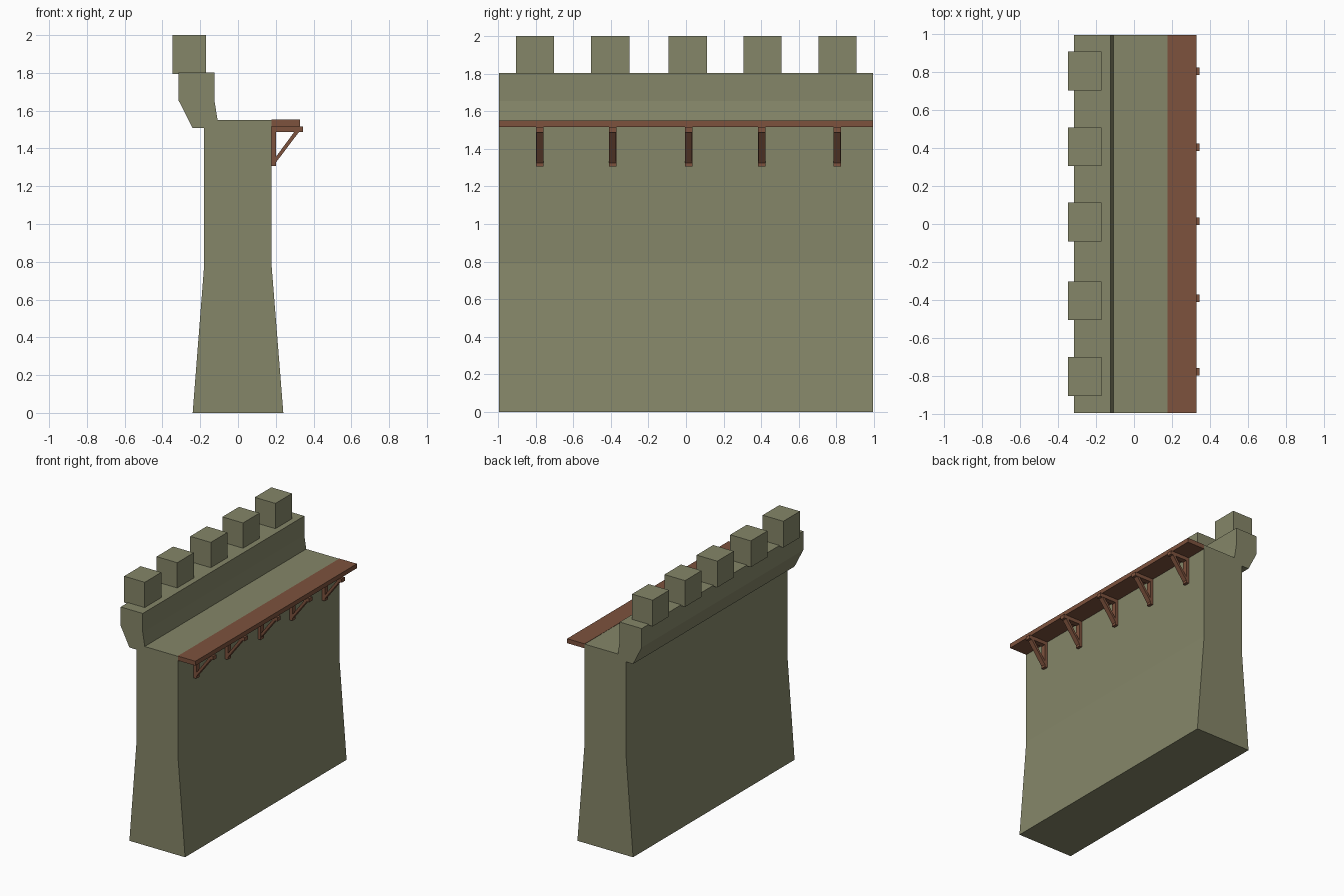
import bpy, bmesh

if "Cube" in bpy.data.objects:
    bpy.data.objects.remove(bpy.data.objects["Cube"])


def material(name, rgb):
    m = bpy.data.materials.new(name)
    m.diffuse_color = (*rgb, 1)
    m.use_nodes = True
    m.node_tree.nodes["Principled BSDF"].inputs["Base Color"].default_value = m.diffuse_color
    return m


stone = material("mossy stone", (0.235, 0.24, 0.14))
wood = material("brown wood", (0.205, 0.085, 0.047))


def extrude(name, profile, y0, y1, mat):
    """Extrude an (x, z) profile along y."""
    bm = bmesh.new()
    face = bm.faces.new([bm.verts.new((x, y0, z)) for x, z in profile])
    new = bmesh.ops.extrude_face_region(bm, geom=[face])["geom"]
    bmesh.ops.translate(bm, vec=(0, y1 - y0, 0),
                        verts=[v for v in new if isinstance(v, bmesh.types.BMVert)])
    bmesh.ops.recalc_face_normals(bm, faces=bm.faces)
    me = bpy.data.meshes.new(name)
    bm.to_mesh(me)
    bm.free()
    me.materials.append(mat)
    ob = bpy.data.objects.new(name, me)
    bpy.context.collection.objects.link(ob)
    return ob


def box(name, x0, x1, z0, z1, y0, y1, mat):
    return extrude(name, [(x0, z0), (x1, z0), (x1, z1), (x0, z1)], y0, y1, mat)


HALF = 0.995

# Wall with flared base, walkway and overhanging parapet
extrude("wall", [(-0.24, 0), (0.24, 0), (0.177, 0.79), (0.177, 1.55), (-0.108, 1.55),
                 (-0.125, 1.655), (-0.125, 1.803), (-0.315, 1.803), (-0.315, 1.655),
                 (-0.24, 1.507), (-0.18, 1.507), (-0.18, 0.77)], -HALF, HALF, stone)

# Merlons on the parapet
for i, y in enumerate((-0.804, -0.404, 0.01, 0.407, 0.806)):
    box(f"merlon_{i + 1}", -0.348, -0.17, 1.795, 2.0, y - 0.102, y + 0.102, stone)

# Wooden walkway extension
box("walkway_plank", 0.177, 0.329, 1.517, 1.552, -HALF, HALF, wood)

# Support brackets: post, beam and diagonal brace
for i, y in enumerate((-0.778, -0.391, 0.014, 0.404, 0.804)):
    a, b = y - 0.02, y + 0.02
    box(f"bracket_post_{i + 1}", 0.176, 0.2, 1.306, 1.517, a, b, wood)
    box(f"bracket_beam_{i + 1}", 0.176, 0.344, 1.488, 1.517, a, b, wood)
    extrude(f"bracket_brace_{i + 1}", [(0.198, 1.322), (0.325, 1.49), (0.3, 1.49), (0.198, 1.352)],
            a + 0.001, b - 0.001, wood)
